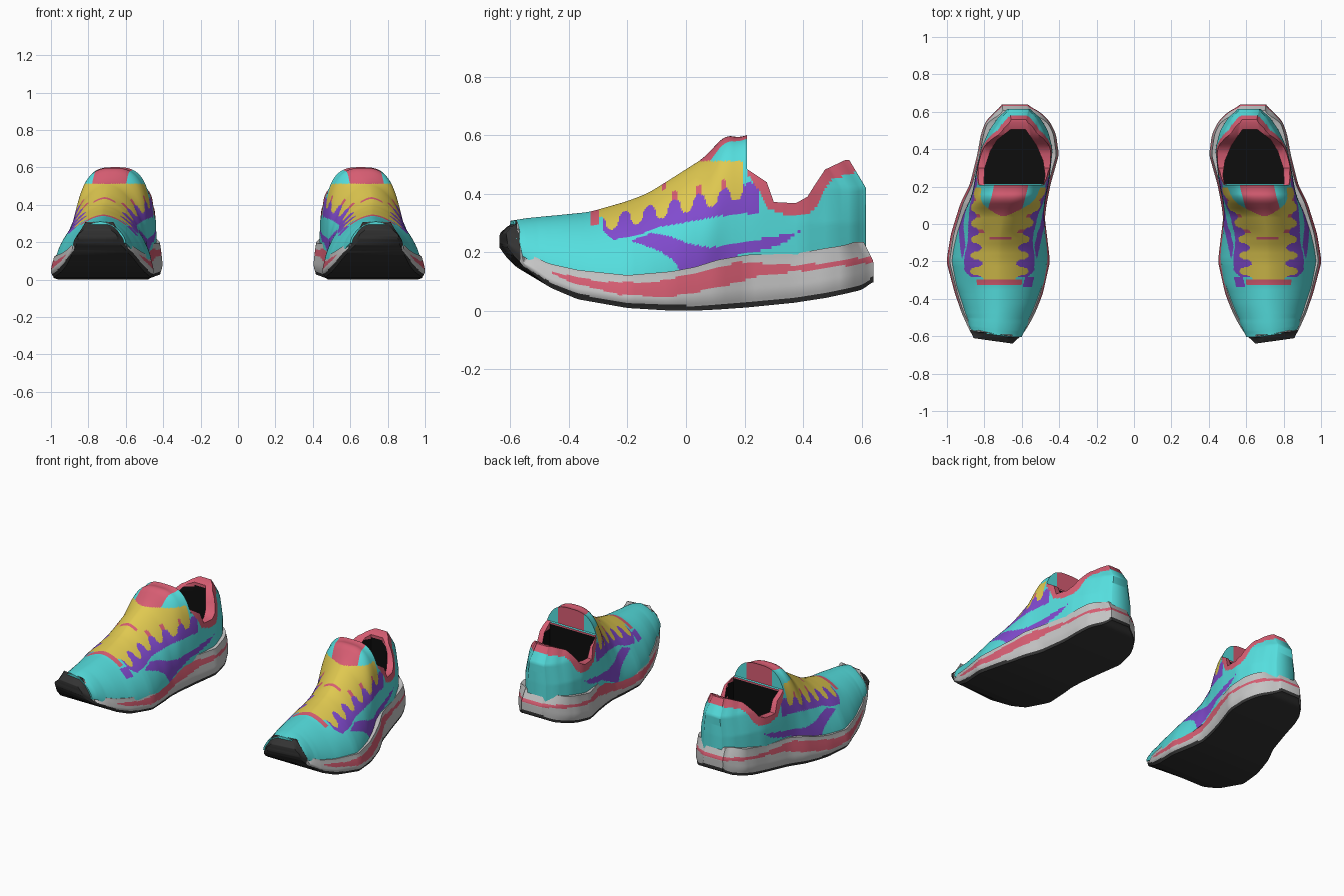
import bpy, bmesh, math

old = bpy.data.objects.get("Cube")
if old:
    bpy.data.objects.remove(old, do_unlink=True)

# ---------- materials ----------
PALETTE = {
    "cyan_mesh": (0.09, 0.73, 0.73), "pink_trim": (0.68, 0.11, 0.17),
    "yellow_laces": (0.74, 0.58, 0.08), "purple_overlay": (0.22, 0.07, 0.62),
    "grey_foam": (0.55, 0.55, 0.55), "black_rubber": (0.033, 0.033, 0.033),
    "dark_lining": (0.004, 0.004, 0.004),
}
CYAN, PINK, YELLOW, PURPLE, GREY, RUBBER, LINING = range(7)
materials = []
for name, rgb in PALETTE.items():
    mat = bpy.data.materials.new(name)
    mat.use_nodes = True
    mat.diffuse_color = (*rgb, 1)
    shader = mat.node_tree.nodes["Principled BSDF"]
    shader.inputs["Base Color"].default_value = (*rgb, 1)
    shader.inputs["Roughness"].default_value = 0.8
    materials.append(mat)


# ---------- helpers ----------
def lerp(points, t):
    if t <= points[0][0]:
        return points[0][1]
    for (a, va), (b, vb) in zip(points, points[1:]):
        if t <= b:
            return va + (vb - va) * (t - a) / (b - a)
    return points[-1][1]


def soft(points, t, r=0.02):
    return sum(lerp(points, t + k * r) for k in (-1, -0.5, 0, 0.5, 1)) / 5


def ramp(t, start, length):
    return min(max((t - start) / length, 0), 1)


def column(table, i):
    return [(row[0], row[i]) for row in table]


def inside(poly, a, b):
    hit = False
    for (a1, b1), (a2, b2) in zip(poly, poly[1:] + poly[:1]):
        if (b1 > b) != (b2 > b) and a < a1 + (a2 - a1) * (b - b1) / (b2 - b1):
            hit = not hit
    return hit


def skew(x, y):
    # the toe tip is cut back on its outer side
    return y + .14 * max(0, x - .66) * ramp(-y, .48, .12)


def loft(name, rings, slatted_caps=False):
    bm = bmesh.new()
    loops = [[bm.verts.new(p) for p in ring] for ring in rings]
    for low, high in zip(loops, loops[1:]):
        for i in range(len(low)):
            j = (i + 1) % len(low)
            bm.faces.new((low[i], low[j], high[j], high[i]))
    for end in (loops[0], loops[-1]):
        if slatted_caps:
            # horizontal slats between the mirrored halves of the ring
            n = len(end)
            for k in range((n - 1) // 2):
                corners = (end[k], end[k + 1], end[n - 2 - k], end[n - 1 - k])
                bm.faces.new(tuple(dict.fromkeys(corners)))
        else:
            bm.faces.new(end)
    bmesh.ops.recalc_face_normals(bm, faces=bm.faces)
    mesh = bpy.data.meshes.new(name)
    bm.to_mesh(mesh)
    bm.free()
    obj = bpy.data.objects.new(name, mesh)
    bpy.context.collection.objects.link(obj)
    return obj


def activate(obj):
    bpy.ops.object.select_all(action='DESELECT')
    obj.select_set(True)
    bpy.context.view_layer.objects.active = obj


def cut(obj, cutter):
    cutter.hide_render = True
    mod = obj.modifiers.new("cut", 'BOOLEAN')
    mod.operation, mod.solver, mod.object = 'DIFFERENCE', 'EXACT', cutter
    activate(obj)
    bpy.ops.object.modifier_apply(modifier=mod.name)
    bpy.data.objects.remove(cutter, do_unlink=True)


def finish(obj, rule):
    for mat in materials:
        obj.data.materials.append(mat)
    for face in obj.data.polygons:
        face.material_index = rule(*face.center, face.normal)
    activate(obj)
    bpy.ops.object.shade_smooth_by_angle(angle=math.radians(52))
    obj.modifiers.new("pair", 'MIRROR').use_mirror_merge = False


def stations(start, end, count):
    return [start + (end - start) * i / count for i in range(count + 1)]


# ---------- sole: y, inner x, outer x, bottom z, top z, top width factor ----------
SOLE = [
    (-.64, .655, .855, .225, .285, .5), (-.62, .625, .87, .19, .305, .42),
    (-.595, .595, .885, .165, .31, .42), (-.58, .585, .89, .15, .2, .8),
    (-.53, .555, .905, .12, .185, .9), (-.46, .52, .928, .078, .16, .93),
    (-.37, .485, .96, .04, .14, .93), (-.2, .447, 1.005, .01, .122, .93),
    (-.05, .465, .98, .001, .135, .93), (.03, .475, .955, .001, .15, .93),
    (.11, .465, .93, .005, .175, .93), (.21, .445, .88, .012, .192, .93),
    (.37, .4, .84, .028, .195, .93), (.48, .415, .82, .045, .215, .92),
    (.55, .45, .795, .06, .225, .92), (.6, .5, .745, .072, .235, .92),
    (.64, .58, .7, .1, .235, .92),
]
S_IN, S_OUT, S_BOT, S_TOP, S_NARROW = (column(SOLE, i) for i in range(1, 6))
STEPS = 20


def sole_ring(y):
    a, b = soft(S_IN, y), soft(S_OUT, y)
    low, high = soft(S_BOT, y, .01), soft(S_TOP, y, .005)
    narrow = soft(S_NARROW, y)
    bulge = [(0, .93), (.25, 1), (.6, (narrow + 1.02) / 2), (1, narrow)]
    mid, half = (a + b) / 2, (b - a) / 2
    side = []
    for k in range(STEPS + 1):
        z = low + (high - low) * k / STEPS
        # toe tip rolls back, heel top tucks under the upper
        roll = max(0, z - .265) * ramp(-y, .6, .03)
        tuck = max(0, z - .17) * ramp(y, .52, .1)
        side.append((half * soft(bulge, k / STEPS, .1), y + .9 * roll - .5 * tuck, z))
    ring = [(mid + w, v, z) for w, v, z in side] + [(mid - w, v, z) for w, v, z in reversed(side)]
    return [(x, skew(x, v), z) for x, v, z in ring]


STRIPE = [(-.47, .135), (-.29, .1), (-.12, .097), (.01, .123), (.18, .167), (.39, .155),
          (.65, .188), (.65, .166), (.39, .136), (.25, .12), (.116, .08), (-.055, .048),
          (-.225, .055), (-.4, .1)]


def paint_sole(x, y, z, normal):
    if y < skew(x, -.598) or z < soft(S_BOT, y, .01) + .018:
        return RUBBER
    return PINK if inside(STRIPE, y, z) and abs(normal.z) < .9 else GREY


sole = loft("sole", [sole_ring(y) for y in stations(-.638, .64, 240)], True)
finish(sole, paint_sole)

# ---------- upper: y, inner x, outer x, top z, roundness ----------
UPPER = [
    (-.61, .605, .87, .308, 1.7), (-.55, .575, .885, .317, 1.8), (-.45, .53, .915, .326, 1.8),
    (-.33, .485, .955, .338, 1.7), (-.2, .46, .98, .375, 1.65), (-.13, .465, .97, .402, 1.6),
    (-.05, .475, .95, .452, 1.6), (.06, .482, .91, .522, 1.9), (.133, .473, .875, .6, 2.7),
    (.19, .46, .86, .592, 3.1), (.25, .45, .85, .62, 3.3), (.4, .435, .82, .62, 3.3),
    (.5, .46, .775, .62, 3.3), (.58, .51, .72, .62, 3.3), (.615, .565, .67, .62, 3.3),
]
U_IN, U_OUT, U_TOP, U_ROUND = (column(UPPER, i) for i in range(1, 5))
ARC = 150


def upper_ring(y):
    a, b = soft(U_IN, y), soft(U_OUT, y)
    base = soft(S_TOP, max(y, -.57), .005) - .04 * min((y + .61) / .1, 1)
    top, power = soft(U_TOP, y), soft(U_ROUND, y)
    heel = ramp(y, .33, .2)
    ring = []
    for k in range(ARC + 1):
        c, s = math.cos(math.pi * k / ARC), max(0, math.sin(math.pi * k / ARC))
        radius = (abs(c) ** power + s ** power) ** (-1 / power)
        z = base + (top - base) * radius * s
        half = (b - a) / 2 * (1 - 1.2 * heel * max(0, z - .3))
        x = (a + b) / 2 + half * radius * c
        ring.append((x, skew(x, y) - .6 * heel * max(0, z - .42), z))
    return ring


upper = loft("upper", [upper_ring(y) for y in stations(-.605, .615, 250)], True)

# collar line trimmed from the side, then the foot opening hollowed out
COLLAR = [(.208, .485), (.276, .44), (.3, .372), (.375, .368), (.415, .39), (.44, .43),
          (.475, .483), (.543, .515), (.7, .52)]
trim = [(.208, .75)] + COLLAR + [(.7, .75)]
cut(upper, loft("collar_cutter", [[(x, y, z) for y, z in trim]
                                  for x in stations(.3, 1.1, 80)]))

OPENING = [(.483, .215), (.475, .26), (.487, .34), (.522, .42), (.58, .505), (.66, .505),
           (.73, .45), (.768, .39), (.798, .3), (.803, .215)]
cut(upper, loft("opening_cutter", [[(x, y, z) for x, y in OPENING]
                                   for z in stations(.25, .7, 45)]))

# ---------- upper colour zones ----------
TRIM_LOW = [(.2, .47), (.22, .455), (.26, .395), (.28, .35), (.34, .327), (.41, .327),
            (.447, .355), (.47, .41), (.5, .45), (.58, .475), (.65, .47)]
SWOOSH = [(-.19, .24), (-.12, .265), (-.06, .257), (.01, .23), (.08, .217), (.18, .23),
          (.29, .253), (.39, .272), (.34, .235), (.28, .212), (.18, .19), (.1, .15),
          (0, .1), (-.04, .17), (-.09, .205)]
STAY_LOW = [(-.285, .275), (-.25, .243), (-.16, .26), (-.09, .287), (.01, .305),
            (.12, .325), (.25, .335)]
WIDE_OPENING = [(.64 + (x - .64) * 1.03, .35 + (y - .35) * 1.03) for x, y in OPENING]


def paint_upper(x, y, z, normal):
    mid = (lerp(U_IN, y) + lerp(U_OUT, y)) / 2
    if inside(WIDE_OPENING, x, y) and z < lerp(COLLAR, y) - .015:
        return LINING
    # tongue top and collar trim
    if y > .212:
        if z > lerp(TRIM_LOW, y):
            return PINK
    elif z > .512:
        return PINK if abs(x - mid) < .09 else CYAN
    # scalloped lace panel with the stay below it
    wave = math.cos(2 * math.pi * (y + .21) / .085)
    scallop = .305 + .23 * (y + .25) + .027 * math.copysign(abs(wave) ** .5, wave)
    if -.3 < y < .195 and z > scallop:
        if y > -.1 and wave > .8 and z < scallop + .03:
            return PINK
        if -.085 < y < -.07 and abs(x - mid) < .06:
            return PINK
        return YELLOW
    if -.325 < y <= -.3 and abs(x - mid) < .12:
        return PINK
    if -.285 < y < .25 and z > lerp(STAY_LOW, y) and z < max(scallop, .43 if y > .19 else 0):
        return PURPLE
    # the inner stay reaches further forward
    if x < mid and -.335 < y <= -.285 and .235 < z < .285:
        return PURPLE
    return PURPLE if inside(SWOOSH, y, z) else CYAN


finish(upper, paint_upper)
